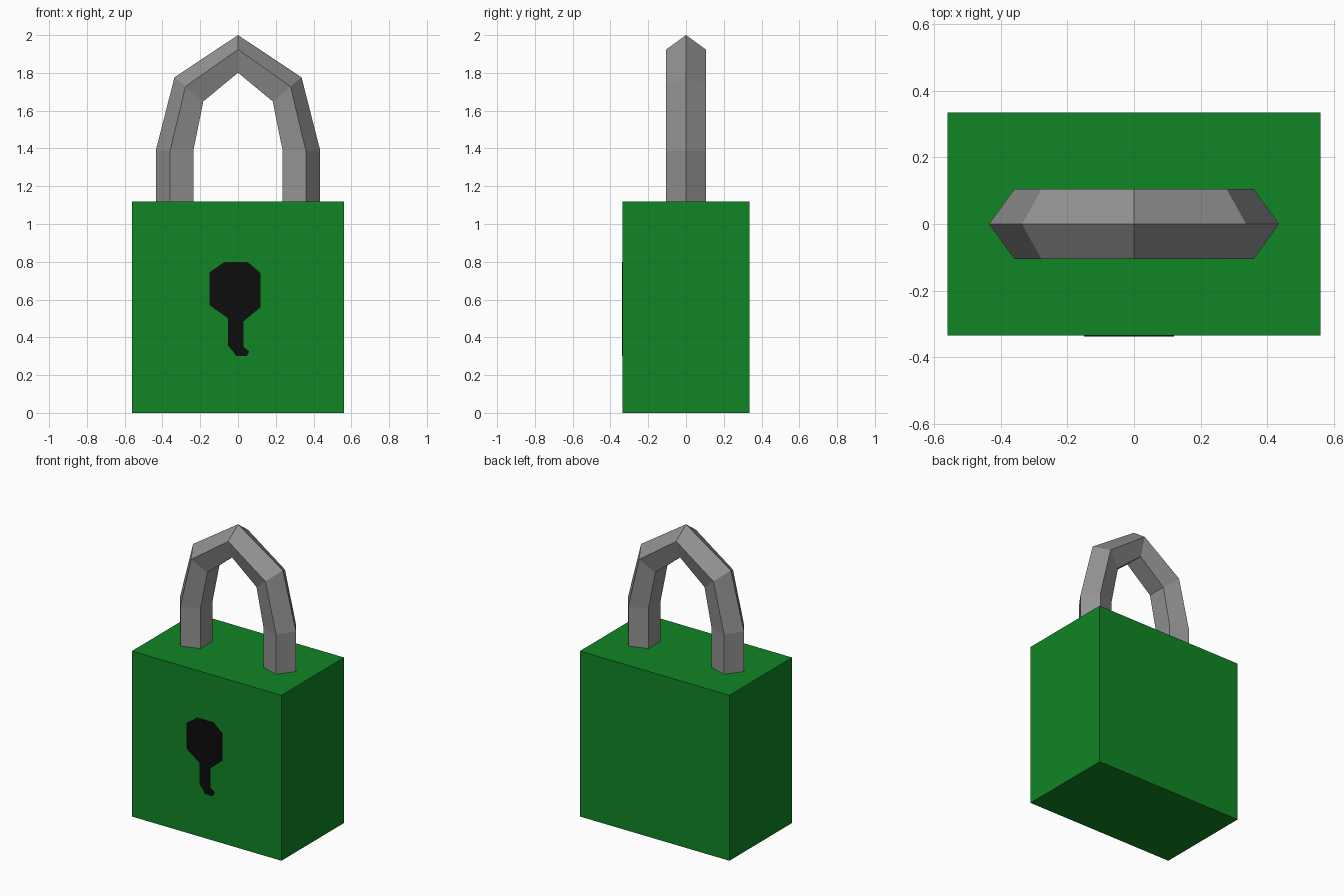
import bpy, bmesh, math
from mathutils import Vector

if "Cube" in bpy.data.objects:
    bpy.data.objects.remove(bpy.data.objects["Cube"])


def material(name, rgb):
    m = bpy.data.materials.new(name)
    m.diffuse_color = (*rgb, 1)
    m.use_nodes = True
    m.node_tree.nodes["Principled BSDF"].inputs["Base Color"].default_value = m.diffuse_color
    return m


GREEN = material("green paint", (0.005, 0.235, 0.018))
STEEL = material("grey steel", (0.29, 0.29, 0.29))
BLACK = material("keyhole black", (0.004, 0.004, 0.004))


def finish(name, bm, mat):
    bmesh.ops.recalc_face_normals(bm, faces=bm.faces)
    mesh = bpy.data.meshes.new(name)
    bm.to_mesh(mesh)
    bm.free()
    mesh.materials.append(mat)
    ob = bpy.data.objects.new(name, mesh)
    bpy.context.collection.objects.link(ob)
    return ob


# Lock body: a plain box standing on the ground
W, D, H = 1.12, 0.67, 1.12
bm = bmesh.new()
bmesh.ops.create_cube(bm, size=1)
bmesh.ops.scale(bm, vec=(W, D, H), verts=bm.verts)
bmesh.ops.translate(bm, vec=(0, 0, H / 2), verts=bm.verts)
finish("lock_body", bm, GREEN)

# Shackle: five-sided section swept over an arch (x, z, tilt of the outer edge)
half = [(0.325, 1.11, 0), (0.325, 1.39, 0), (0.252, 1.706, 40)]
path = half + [(0, 1.89, 90)] + [(-x, z, 180 - a) for x, z, a in reversed(half)]
SIDES, RADIUS = 5, 0.11
bm = bmesh.new()
rings = []
for x, z, tilt in path:
    t = math.radians(tilt)
    outward = Vector((math.cos(t), 0, math.sin(t)))
    ring = []
    for i in range(SIDES):
        a = math.tau * i / SIDES
        p = Vector((x, 0, z)) + RADIUS * (outward * math.cos(a) + Vector((0, math.sin(a), 0)))
        ring.append(bm.verts.new(p))
    rings.append(ring)
for r0, r1 in zip(rings, rings[1:]):
    for i in range(SIDES):
        j = (i + 1) % SIDES
        bm.faces.new((r0[i], r0[j], r1[j], r1[i]))
bm.faces.new(rings[0])
bm.faces.new(rings[-1])
finish("shackle", bm, STEEL)

# Keyhole: thin plate on the front face, round head with a hooked stem
outline = [(-0.07, 0.80), (0.05, 0.80), (0.12, 0.74), (0.12, 0.56), (0.03, 0.485),
           (0.03, 0.35), (0.06, 0.325), (0.045, 0.30), (-0.01, 0.30), (-0.025, 0.325),
           (-0.053, 0.355), (-0.053, 0.50), (-0.15, 0.57), (-0.15, 0.745)]
bm = bmesh.new()
face = bm.faces.new([bm.verts.new((x, -D / 2 + 0.001, z)) for x, z in outline])
out = bmesh.ops.extrude_face_region(bm, geom=[face])
bmesh.ops.translate(bm, vec=(0, -0.004, 0),
                    verts=[v for v in out["geom"] if isinstance(v, bmesh.types.BMVert)])
finish("keyhole", bm, BLACK)
